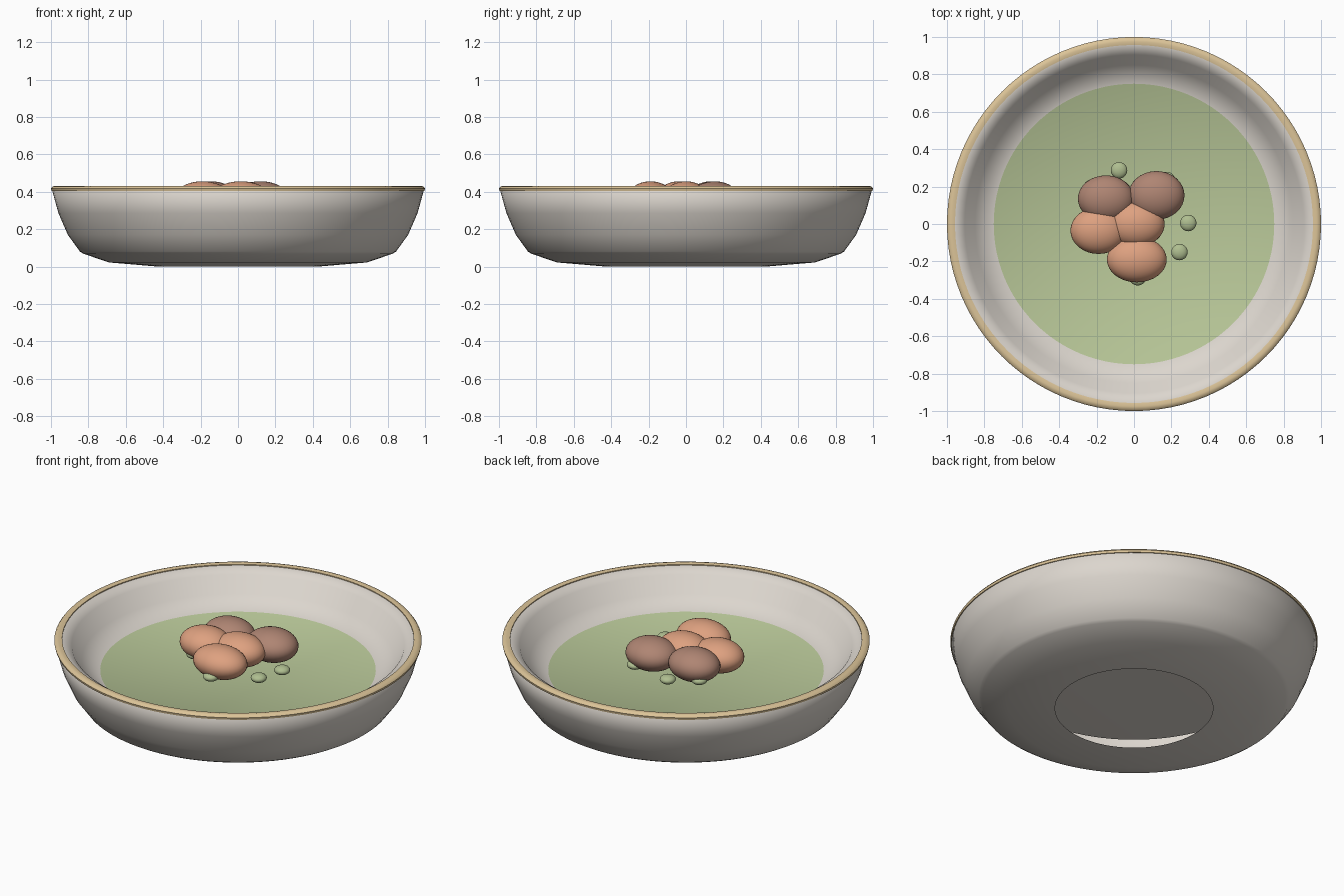
import bpy, bmesh, math

if "Cube" in bpy.data.objects:
    bpy.data.objects.remove(bpy.data.objects["Cube"])


def material(name, rgb):
    m = bpy.data.materials.new(name)
    lin = [c / 12.92 if c <= 0.04045 else ((c + 0.055) / 1.055) ** 2.4
           for c in (v / 255 for v in rgb)]
    m.diffuse_color = (*lin, 1)
    m.use_nodes = True
    m.node_tree.nodes["Principled BSDF"].inputs["Base Color"].default_value = m.diffuse_color
    return m


stoneware = material("pale stoneware", (220, 214, 206))
glaze = material("tan rim glaze", (220, 196, 152))
broth = material("green soup", (184, 199, 152))
toasted = material("toasted dumpling", (222, 161, 128))
browned = material("browned dumpling", (175, 133, 115))
herb = material("green pea", (175, 190, 144))


def finish(name, bm, mat, angle=180):
    me = bpy.data.meshes.new(name)
    bm.to_mesh(me)
    bm.free()
    me.materials.append(mat)
    ob = bpy.data.objects.new(name, me)
    bpy.context.collection.objects.link(ob)
    bpy.ops.object.select_all(action='DESELECT')
    ob.select_set(True)
    bpy.context.view_layer.objects.active = ob
    bpy.ops.object.shade_smooth_by_angle(angle=math.radians(angle))
    return ob


def lathe(name, profile, mat, closed=False, segments=96, face_down=False, angle=180):
    """Spin an (r, z) profile around the z axis."""
    bm = bmesh.new()
    pts = [bm.verts.new((r, 0, z)) for r, z in profile]
    edges = [bm.edges.new(p) for p in zip(pts, pts[1:])]
    if closed:
        edges.append(bm.edges.new((pts[-1], pts[0])))
    bmesh.ops.spin(bm, geom=pts + edges, cent=(0, 0, 0), axis=(0, 0, 1),
                   angle=math.tau, steps=segments)
    bmesh.ops.remove_doubles(bm, verts=bm.verts, dist=1e-4)
    bmesh.ops.recalc_face_normals(bm, faces=bm.faces)
    bm.normal_update()
    if face_down and sum(f.normal.z for f in bm.faces) > 0:
        bmesh.ops.reverse_faces(bm, faces=bm.faces)
    return finish(name, bm, mat, angle)


def ellipsoid(name, centre, radii, mat, u=32, v=20):
    bm = bmesh.new()
    bmesh.ops.create_uvsphere(bm, u_segments=u, v_segments=v, radius=1)
    bmesh.ops.scale(bm, vec=radii, verts=bm.verts)
    bmesh.ops.translate(bm, vec=centre, verts=bm.verts)
    return finish(name, bm, mat)


# Bowl: open foot, outer wall, lip, inner wall, then the soup surface
SOUP_R, SOUP_Z = 0.75, 0.24
bowl = lathe("bowl", [(0.43, 0.0), (0.69, 0.022), (0.825, 0.068), (0.845, 0.08),
                      (0.91, 0.17), (0.96, 0.285), (0.993, 0.405), (0.975, 0.42),
                      (0.955, 0.423), (0.905, 0.392), (0.85, 0.30),
                      (SOUP_R, SOUP_Z), (0, SOUP_Z)], stoneware)
bowl.data.materials.append(broth)
for face in bowl.data.polygons:
    if face.center.xy.length < SOUP_R - 0.01 and face.center.z > SOUP_Z - 0.01:
        face.material_index = 1

# Underside of the bowl floor, seen through the open foot
lathe("floor_underside", [(0.752, 0.236), (0.4, 0.225), (0, 0.225)], stoneware,
      face_down=True)

# Rim band
lathe("rim", [(0.957, 0.428), (0.975, 0.432), (0.992, 0.428), (1.0, 0.418),
              (0.997, 0.405), (0.975, 0.400), (0.957, 0.412)], glaze,
      closed=True, angle=50)

# Pile of dumplings: x, y, x radius, y radius, material
for i, (x, y, rx, ry, mat) in enumerate([
        (-0.15, 0.135, 0.15, 0.125, browned),
        (0.12, 0.153, 0.15, 0.13, browned),
        (-0.19, -0.035, 0.15, 0.125, toasted),
        (0.012, 0.00, 0.152, 0.122, toasted),
        (0.015, -0.19, 0.16, 0.122, toasted)]):
    ellipsoid(f"dumpling_{i + 1}", (x, y, 0.366), (rx, ry, 0.09), mat)

# Flattened peas around the pile
for i, (x, y) in enumerate([(-0.08, 0.287), (0.29, 0.005), (0.243, -0.15),
                            (0.02, -0.285), (0.175, 0.235), (-0.225, 0.195),
                            (-0.22, -0.10)]):
    ellipsoid(f"pea_{i + 1}", (x, y, 0.316), (0.044, 0.044, 0.025), herb, 20, 12)
